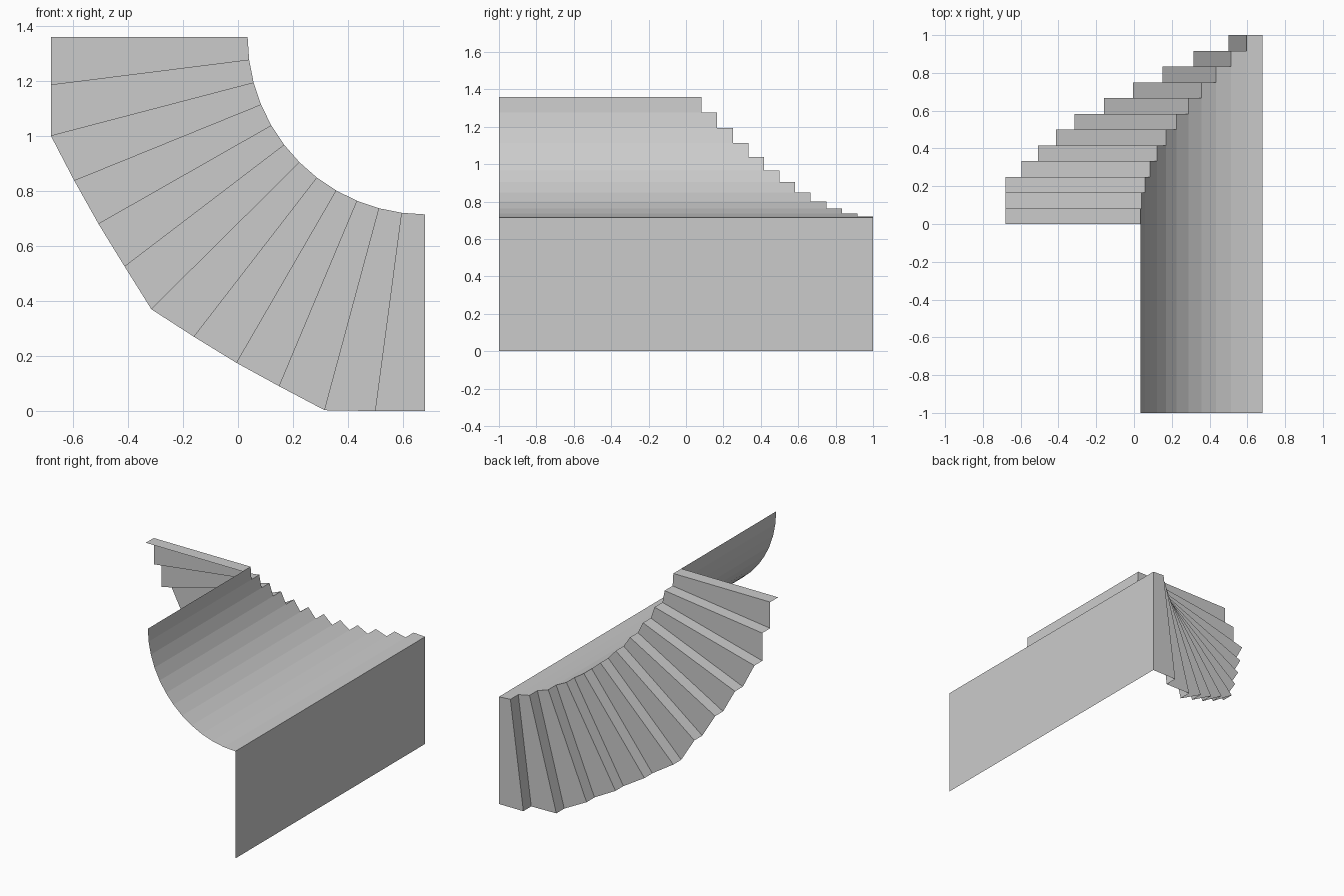
import bpy
from math import cos, sin, pi

cube = bpy.data.objects.get("Cube")
if cube:
    bpy.data.objects.remove(cube, do_unlink=True)

grey = bpy.data.materials.new("light grey")
grey.use_nodes = True
colour = (0.6, 0.6, 0.6, 1)
grey.diffuse_color = colour
grey.node_tree.nodes["Principled BSDF"].inputs["Base Color"].default_value = colour

STEPS = 12
RISE = 1 / STEPS
RADIUS, CX, CZ = 0.645, 0.68, 1.36
BASE = -1.0


def sheet(name, quads):
    """Open flat-shaded surface made of four-cornered faces."""
    verts = [p for quad in quads for p in quad]
    faces = [tuple(range(i, i + 4)) for i in range(0, len(verts), 4)]
    mesh = bpy.data.meshes.new(name)
    mesh.from_pydata(verts, [], faces)
    mesh.materials.append(grey)
    obj = bpy.data.objects.new(name, mesh)
    bpy.context.collection.objects.link(obj)


def at(point, y):
    return (point[0], y, point[1])


# Quarter-turn plan: round inner edge, angular outer edge
angles = [i * pi / 2 / STEPS for i in range(STEPS + 1)]
inner = [(CX - RADIUS * cos(a), CZ - RADIUS * sin(a)) for a in angles]
outer = [(-0.68, 1.36), (-0.68, 1.185), (-0.68, 1.0), (-0.595, 0.837),
         (-0.507, 0.68), (-0.412, 0.525), (-0.315, 0.37), (-0.16, 0.27),
         (-0.005, 0.175), (0.15, 0.09), (0.315, 0.003), (0.5, 0), (0.68, 0)]

treads, risers, wall = [], [], []
for i in range(STEPS):
    low, high = i * RISE, (i + 1) * RISE
    # Wedge-shaped tread
    treads.append([at(inner[i], high), at(inner[i + 1], high),
                   at(outer[i + 1], high), at(outer[i], high)])
    # Riser leading up to that tread
    risers.append([at(outer[i], low), at(inner[i], low),
                   at(inner[i], high), at(outer[i], high)])
    # Strip of the curved wall up to that tread
    wall.append([at(inner[i], BASE), at(inner[i + 1], BASE),
                 at(inner[i + 1], high), at(inner[i], high)])

sheet("treads", treads)
sheet("risers", risers)
sheet("inner_wall", wall)

# Flat wall closing the last step
sheet("end_wall", [[at(outer[-1], BASE), at(outer[-1], 1),
                    at(inner[-1], 1), at(inner[-1], BASE)]])
